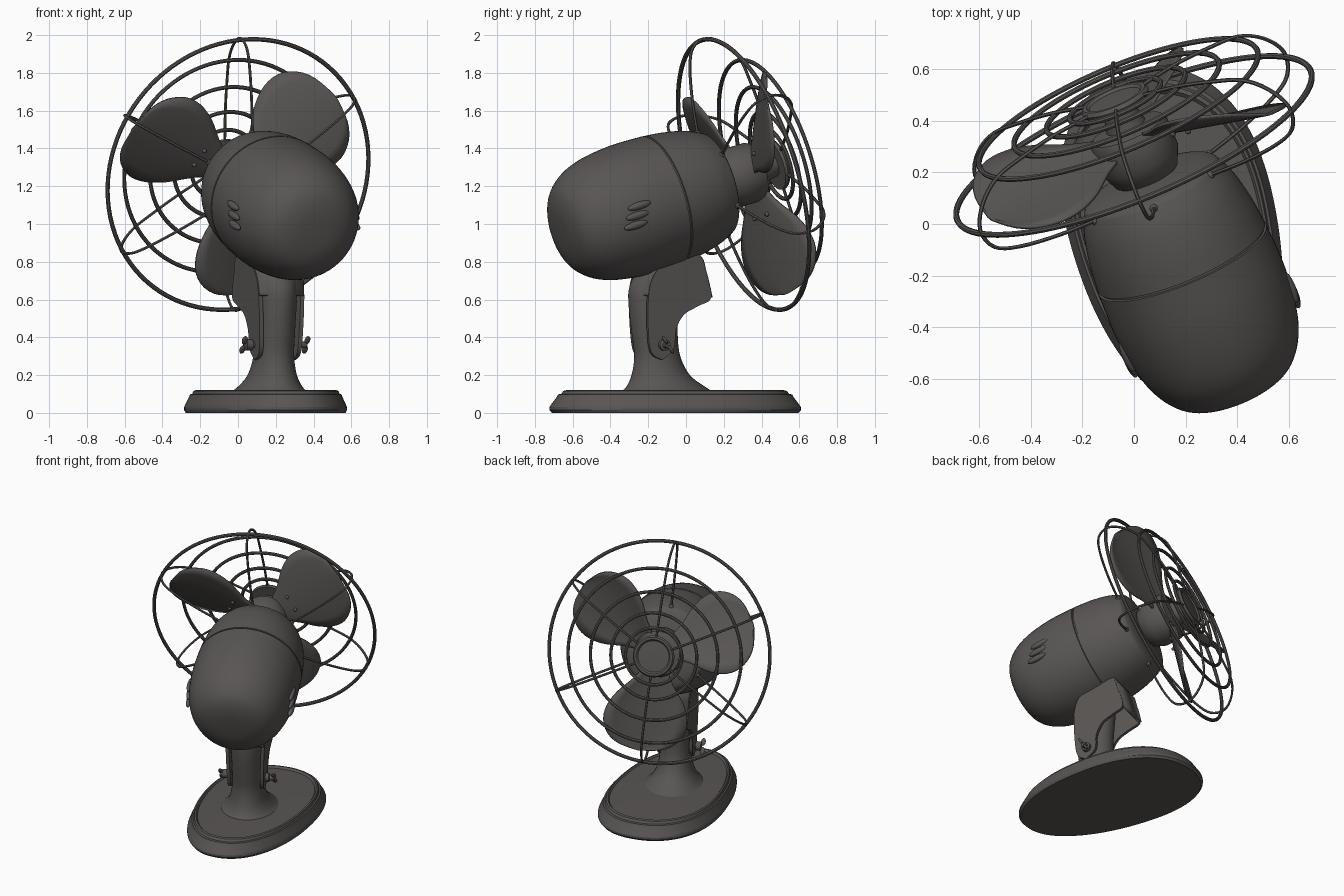
import bpy, bmesh, math
from mathutils import Matrix, Vector

cube = bpy.data.objects.get("Cube")
if cube:
    bpy.data.objects.remove(cube, do_unlink=True)

enamel = bpy.data.materials.new("dark_warm_grey")
enamel.use_nodes = True
enamel.diffuse_color = (0.098, 0.091, 0.087, 1)
enamel.node_tree.nodes["Principled BSDF"].inputs["Base Color"].default_value = (0.098, 0.091, 0.087, 1)

# Frames: the whole fan is turned on its base, and the head is tilted up
YAW, TILT = math.radians(23), math.radians(16)
STAND = Matrix.Translation((0.15, -0.06, 0)) @ Matrix.Rotation(YAW, 4, 'Z')
FOOT = Matrix.Translation((0.165, -0.06, 0)) @ Matrix.Rotation(math.radians(14), 4, 'Z')
side = Vector((math.cos(YAW), math.sin(YAW), 0))
axis = Vector((-math.sin(YAW) * math.cos(TILT), math.cos(YAW) * math.cos(TILT), math.sin(TILT)))
head_up = side.cross(axis)
HEAD = Matrix.Translation((0, 0.305, 1.262)) @ Matrix((-side, head_up, axis)).transposed().to_4x4()


def finish(obj, name, frame, angle=40):
    obj.name = name
    obj.data.name = name
    obj.matrix_world = frame
    obj.data.materials.clear()
    obj.data.materials.append(enamel)
    bpy.ops.object.select_all(action='DESELECT')
    obj.select_set(True)
    bpy.context.view_layer.objects.active = obj
    if obj.type == 'CURVE':
        bpy.ops.object.convert(target='MESH')
    bpy.ops.object.shade_smooth_by_angle(angle=math.radians(angle))
    return obj


def from_bmesh(bm, name, frame, angle=40):
    bmesh.ops.recalc_face_normals(bm, faces=bm.faces)
    mesh = bpy.data.meshes.new(name)
    bm.to_mesh(mesh)
    bm.free()
    obj = bpy.data.objects.new(name, mesh)
    bpy.context.collection.objects.link(obj)
    return finish(obj, name, frame, angle)


def smooth(points, steps=5):
    """Catmull-Rom curve through points of any dimension."""
    pts = [points[0]] + list(points) + [points[-1]]
    out = []
    for a, b, c, d in zip(pts, pts[1:], pts[2:], pts[3:]):
        for i in range(steps):
            t = i / steps
            out.append(tuple(0.5 * (2 * q + (r - p) * t + (2 * p - 5 * q + 4 * r - s) * t * t
                                    + (3 * q - p - 3 * r + s) * t ** 3)
                             for p, q, r, s in zip(a, b, c, d)))
    return out + [tuple(points[-1])]


def squared(value, power):
    return math.copysign(abs(value) ** power, value)


def loft(name, rings, frame, sides=64, angle=40, power=1, egg=0):
    """Skin rounds given as (centre y, x radius, y radius, z); egg widens them toward +y."""
    bm = bmesh.new()
    loops = []
    for cy, rx, ry, z in rings:
        loop = []
        for k in range(sides):
            c, s = (squared(f(k * math.tau / sides), power) for f in (math.cos, math.sin))
            loop.append(bm.verts.new((rx * c * (1 + egg * s), cy + ry * s, z)))
        loops.append(loop)
    for low, high in zip(loops, loops[1:]):
        for k in range(sides):
            j = (k + 1) % sides
            bm.faces.new((low[k], low[j], high[j], high[k]))
    bm.faces.new(loops[0])
    bm.faces.new(loops[-1])
    return from_bmesh(bm, name, frame, angle)


def lathe(name, profile, frame):
    return loft(name, [(0, r, r, z) for r, z in profile], frame)


def ring(name, radius, z, thick):
    bpy.ops.mesh.primitive_torus_add(major_radius=radius, minor_radius=thick,
                                     major_segments=96, minor_segments=8)
    finish(bpy.context.object, name, HEAD @ Matrix.Translation((0, 0, z)))


def ball(name, frame, scale):
    bpy.ops.mesh.primitive_uv_sphere_add(segments=16, ring_count=8, radius=1)
    finish(bpy.context.object, name, frame @ Matrix.Diagonal((*scale, 1)))


# Base: egg-shaped foot with a stepped rim
foot = [(0.98, 0), (1, 0.015), (1, 0.03), (0.985, 0.045), (0.94, 0.085), (0.93, 0.098), (0.905, 0.1),
        (0.89, 0.116), (0.865, 0.12), (0.845, 0.108), (0.5, 0.115), (0.2, 0.12)]
loft("base", [(0, 0.4 * s, 0.675 * s, z) for s, z in foot], FOOT, 96, 30, 0.9, 0.12)

# Post flaring out of the base, with a rounded head
post = [(-0.04, 0.21, 0.27, 0.1), (-0.05, 0.165, 0.22, 0.135), (-0.08, 0.125, 0.16, 0.2),
        (-0.1, 0.105, 0.125, 0.3), (-0.115, 0.103, 0.125, 0.42), (-0.12, 0.108, 0.137, 0.56),
        (-0.115, 0.112, 0.14, 0.66), (-0.095, 0.11, 0.115, 0.74), (-0.07, 0.07, 0.06, 0.79)]
loft("post", smooth(post), STAND, 48)

# Yoke: two cheek plates that hook forward, closed over the top by a bent strap
cheek = [(-0.12, 0.28), (-0.185, 0.32), (-0.205, 0.45), (-0.205, 0.62), (-0.175, 0.73),
         (-0.09, 0.805), (0.075, 0.83), (0.12, 0.74), (0.155, 0.61), (0.08, 0.565),
         (0, 0.52), (-0.045, 0.44), (-0.055, 0.34), (-0.12, 0.28)]


def cheek_x(z):
    return 0.12 + 0.035 * (z - 0.3)


for sign, label in ((1, "left"), (-1, "right")):
    bm = bmesh.new()
    outline = smooth(cheek, 4)[:-1]
    outer = [bm.verts.new((sign * cheek_x(z), y, z)) for y, z in outline]
    inner = [bm.verts.new((sign * (cheek_x(z) - 0.022), y, z)) for y, z in outline]
    bm.faces.new(outer)
    bm.faces.new(inner)
    for k in range(len(outer)):
        j = (k + 1) % len(outer)
        bm.faces.new((outer[k], outer[j], inner[j], inner[k]))
    from_bmesh(bm, label + "_yoke_cheek", STAND)
    # Wing bolt
    at = STAND @ Matrix.Translation((sign * 0.14, -0.115, 0.36)) @ Matrix.Rotation(math.pi / 2, 4, 'Y')
    lathe(label + "_bolt", [(0.03, -0.03), (0.03, 0.005), (0.018, 0.01), (0.016, 0.04)], at)
    for turn in (0.6, 0.6 + math.pi):
        ball(label + "_bolt_wing", at @ Matrix.Rotation(turn, 4, 'Z')
             @ Matrix.Translation((0.03, 0, sign * 0.04)), (0.026, 0.009, 0.016))

bm = bmesh.new()
rows = [[bm.verts.new((f * (cheek_x(z) - 0.005), y, z)) for f in (-1, 1)]
        for y, z in smooth(cheek[3:9], 5)]
for a, b in zip(rows, rows[1:]):
    bm.faces.new((a[0], a[1], b[1], b[0]))
strap = from_bmesh(bm, "yoke_strap", STAND)
strap.modifiers.new("thickness", 'SOLIDIFY').thickness = 0.02
strap.modifiers["thickness"].offset = 0

# Motor housing: rear bowl and front cover meeting at a fine groove
rear = smooth([(0.02, -1.1), (0.13, -1.092), (0.225, -1.055), (0.295, -0.97), (0.336, -0.85),
               (0.356, -0.68), (0.353, -0.5)])
front = smooth([(0.352, -0.488), (0.341, -0.38), (0.318, -0.27), (0.288, -0.195), (0.265, -0.165),
                (0.2, -0.145), (0.1, -0.135)])
lathe("motor_housing", rear + [(0.344, -0.498), (0.344, -0.49)] + front, HEAD)

# Cooling slots on both flanks, three stepped capsules each
for sign in (1, -1):
    for k in (-1, 0, 1):
        ball("cooling_slot", HEAD @ Matrix.Translation((sign * 0.344, 0.047 * k, -0.785 + 0.025 * k)),
             (0.02, 0.021, 0.07))

# Blade hub and shaft nose
lathe("blade_hub", [(0.1, -0.15), (0.13, -0.13), (0.16, -0.06), (0.16, 0.05), (0.15, 0.07),
                    (0.08, 0.085), (0.06, 0.18)], HEAD)

# Blades: three pitched round paddles with rivets
paddle = smooth([(0.12, 0.09), (0.2, 0.14), (0.3, 0.225), (0.4, 0.275), (0.5, 0.28),
                 (0.59, 0.23), (0.645, 0.145), (0.672, 0.02)], 3)
PITCH = math.radians(21)
for index in range(3):
    spin = HEAD @ Matrix.Rotation(math.radians(21 + 120 * index), 4, 'Z')
    blade_frame = spin @ Matrix.Translation((0, 0, 0.02)) @ Matrix.Rotation(-PITCH, 4, 'X')
    bm = bmesh.new()
    rows = []
    for r, half in paddle:
        rows.append([bm.verts.new((r, half * (c / 4), 0.03 * (c / 4) ** 2 * half / 0.24))
                     for c in range(-4, 5)])
    for a, b in zip(rows, rows[1:]):
        for k in range(8):
            bm.faces.new((a[k], a[k + 1], b[k + 1], b[k]))
    blade = from_bmesh(bm, "blade", blade_frame)
    blade.modifiers.new("thickness", 'SOLIDIFY').thickness = 0.012
    for y in (-0.05, 0.05):
        ball("blade_rivet", blade_frame @ Matrix.Translation((0.24, y, 0)), (0.012, 0.012, 0.014))

# Guard rings and centre badge
for radius, z, thick in ((0.745, 0, 0.012), (0.585, 0.16, 0.011), (0.43, 0.18, 0.011),
                         (0.29, 0.19, 0.011), (0.19, 0.195, 0.011)):
    ring("guard_ring", radius, z, thick)
lathe("guard_badge", [(0.05, 0.18), (0.135, 0.18), (0.14, 0.195), (0.13, 0.21), (0.115, 0.21),
                      (0.105, 0.2), (0.03, 0.203)], HEAD)

# Guard spokes: from the badge over the rim and back to the housing
spoke = smooth([(0.12, 0.195), (0.3, 0.2), (0.45, 0.19), (0.59, 0.17), (0.69, 0.11), (0.748, 0.02),
                (0.72, -0.07), (0.62, -0.12), (0.45, -0.16), (0.275, -0.185)], 4)
for index in range(6):
    frame = HEAD @ Matrix.Rotation(math.radians(25 + 60 * index), 4, 'Z')
    curve = bpy.data.curves.new("guard_spoke", 'CURVE')
    curve.dimensions = '3D'
    curve.bevel_depth = 0.008
    curve.bevel_resolution = 1
    line = curve.splines.new('POLY')
    line.points.add(len(spoke) - 1)
    for point, (r, z) in zip(line.points, spoke):
        point.co = (r, 0, z, 1)
    wire = bpy.data.objects.new("guard_spoke", curve)
    bpy.context.collection.objects.link(wire)
    finish(wire, "guard_spoke", frame)
    ball("spoke_screw", frame @ Matrix.Translation((0.28, 0, -0.185)), (0.016, 0.016, 0.016))
